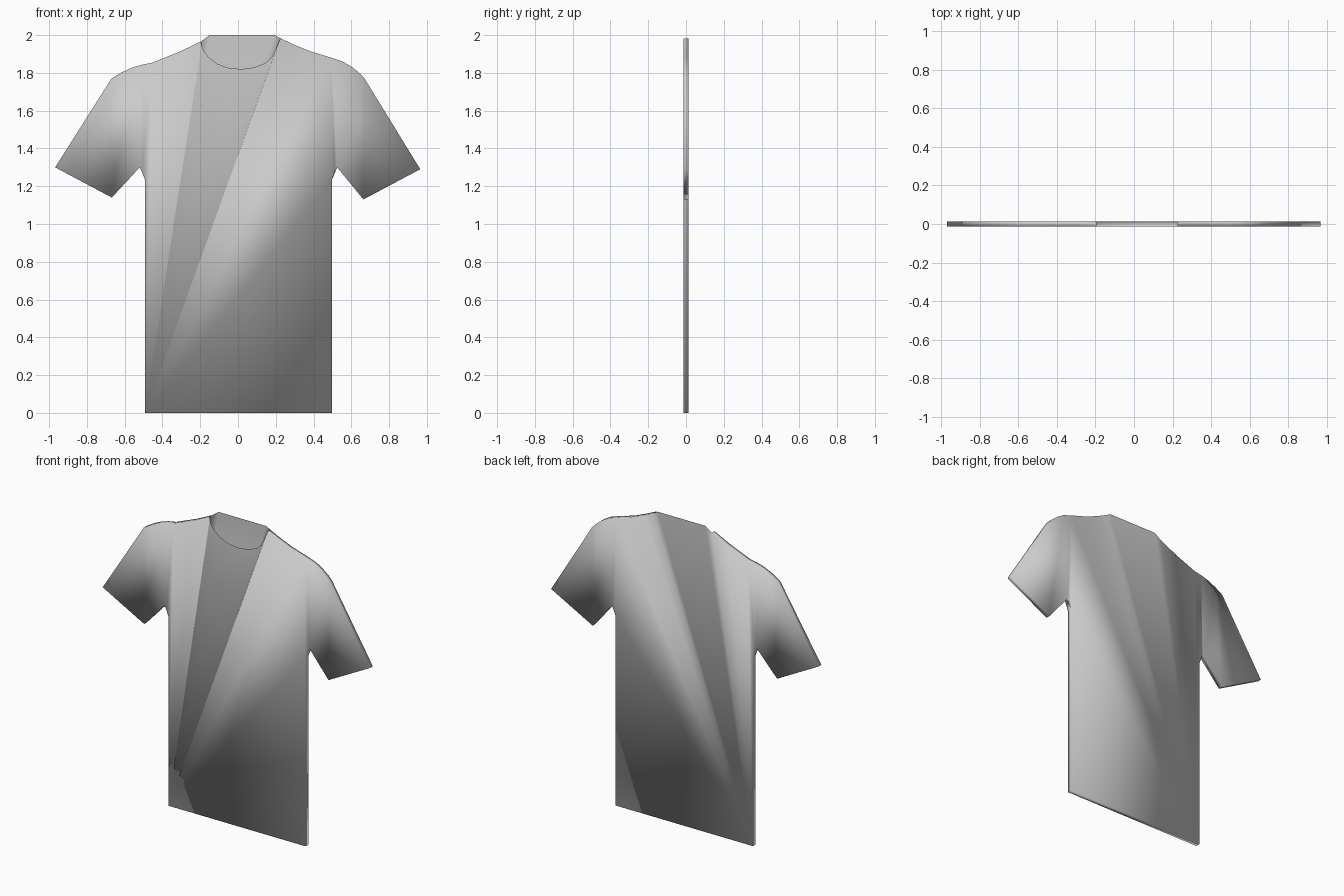
import bpy
import bmesh

if "Cube" in bpy.data.objects:
    bpy.data.objects.remove(bpy.data.objects["Cube"])

DEPTH = 0.014  # half thickness of the flat garment

# Outline points are (x, z); the two sides differ slightly
left_shoulder = [(-0.195, 1.967), (-0.31, 1.912), (-0.457, 1.853)]
left_sleeve = [(-0.51, 1.843), (-0.56, 1.828), (-0.615, 1.803), (-0.67, 1.77), (-0.968, 1.30),
               (-0.668, 1.14), (-0.52, 1.30), (-0.508, 1.275)]
hem = [(-0.493, 1.235), (-0.493, 0.0), (0.498, 0.0), (0.498, 1.235)]
right_sleeve = [(0.512, 1.275), (0.525, 1.30), (0.664, 1.13), (0.965, 1.29), (0.67, 1.77),
                (0.645, 1.797), (0.605, 1.83), (0.555, 1.86)]
right_shoulder = [(0.495, 1.88), (0.38, 1.915), (0.30, 1.948), (0.225, 1.983)]
neckline = [(0.212, 1.955), (0.198, 1.92), (0.178, 1.882), (0.145, 1.853), (0.09, 1.83), (0.02, 1.82),
            (-0.05, 1.826), (-0.11, 1.848), (-0.158, 1.885), (-0.183, 1.92), (-0.193, 1.945)]
back_top = [(0.195, 2.0), (-0.15, 2.0)]

bm = bmesh.new()


def sheet(neck, y, flip):
    """One side of the shirt: two sleeves plus a body fanned from the hem corner."""
    def verts(points):
        return [bm.verts.new((x, y, z)) for x, z in points]

    def face(vs):
        return bm.faces.new(vs[::-1] if flip else vs)

    ls, lsl, h, rsl, rs, nk = map(verts, (left_shoulder, left_sleeve, hem, right_sleeve, right_shoulder, neck))
    sleeves = [face([ls[-1]] + lsl + [h[0]]), face([h[3]] + rsl + [rs[0]])]
    ring = h[2:] + rs + nk + ls + h[:1]
    for a, b in zip(ring, ring[1:]):
        face([h[1], a, b])
    bmesh.ops.triangulate(bm, faces=sleeves)
    return ls + lsl + h + rsl + rs


front = sheet(neckline, -DEPTH, False)
back = sheet(back_top, DEPTH, True)

# Rim joining front and back everywhere except the neck opening
for i in range(len(front) - 1):
    bm.faces.new([front[i + 1], front[i], back[i], back[i + 1]])

for f in bm.faces:
    f.smooth = True
mesh = bpy.data.meshes.new("shirt")
bm.to_mesh(mesh)
bm.free()
bpy.context.collection.objects.link(bpy.data.objects.new("shirt", mesh))
